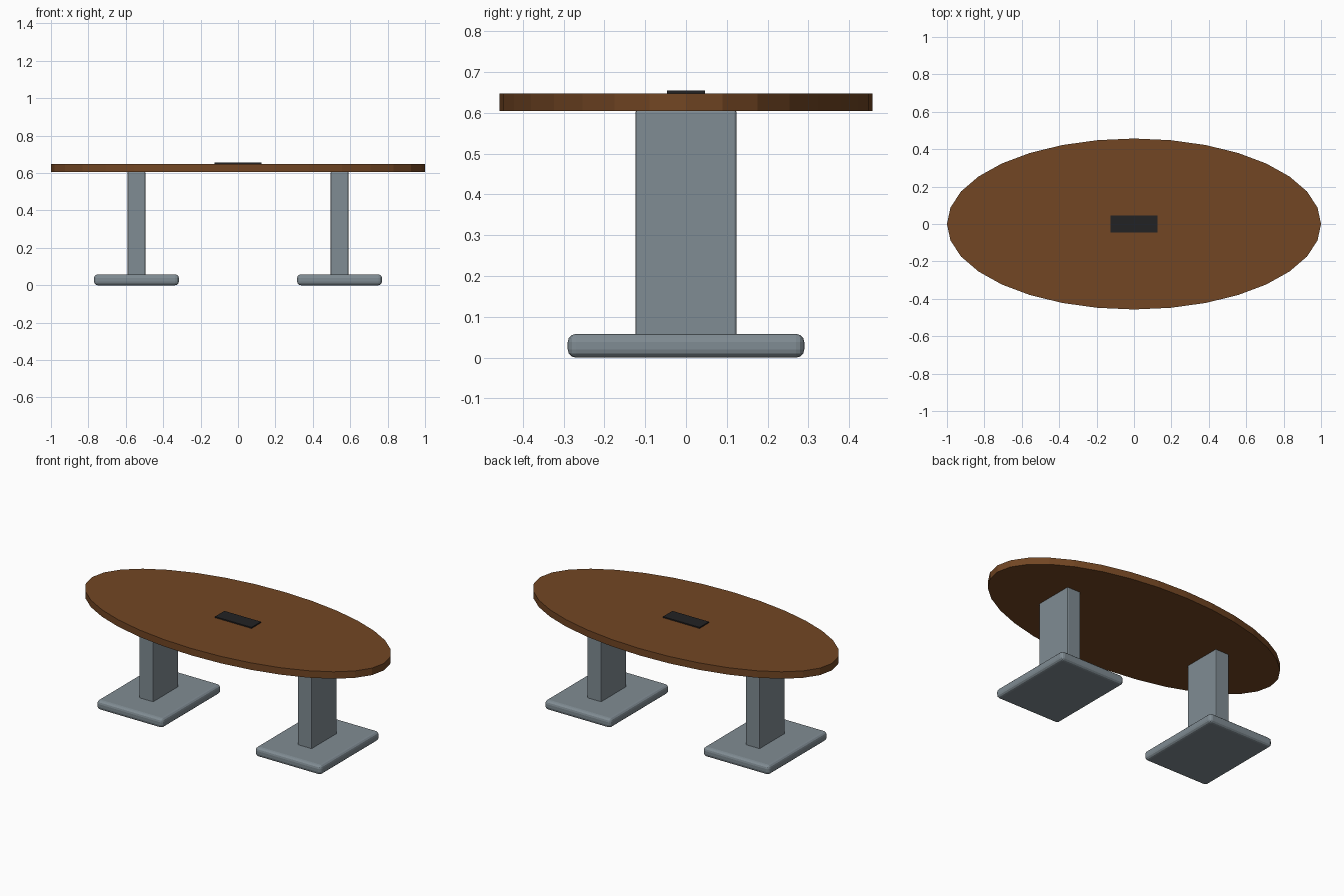
import bpy
from mathutils import Vector

if "Cube" in bpy.data.objects:
    bpy.data.objects.remove(bpy.data.objects["Cube"])


def material(name, color):
    m = bpy.data.materials.new(name)
    m.diffuse_color = (*color, 1)
    m.use_nodes = True
    m.node_tree.nodes["Principled BSDF"].inputs["Base Color"].default_value = m.diffuse_color
    return m


wood = material("brown wood", (0.168, 0.061, 0.017))
metal = material("grey metal", (0.216, 0.262, 0.292))
black = material("black plastic", (0.016, 0.016, 0.017))


def finish(ob, name, mat, bevel=0, segments=2):
    ob.name = name
    ob.data.materials.append(mat)
    if bevel:
        mod = ob.modifiers.new("rounded edges", "BEVEL")
        mod.width = bevel
        mod.segments = segments
    return ob


def box(name, mat, x, y, z, bevel=0, segments=2):
    """Box from (min, max) ranges on each axis."""
    lo, hi = (Vector(p) for p in zip(x, y, z))
    bpy.ops.mesh.primitive_cube_add(size=1, location=(lo + hi) / 2)
    ob = bpy.context.object
    ob.scale = hi - lo
    bpy.ops.object.transform_apply(location=False, rotation=False, scale=True)
    return finish(ob, name, mat, bevel, segments)


# Oval top with 32 flat sides, one corner on the x axis
bpy.ops.mesh.primitive_cylinder_add(vertices=32, radius=1, depth=0.043,
                                    location=(0, 0, 0.6265))
top = bpy.context.object
top.scale = (1, 0.457, 1)
bpy.ops.object.transform_apply(location=False, rotation=False, scale=True)
finish(top, "table_top", wood)

# Cable cover plate in the middle of the top
box("cable_cover", black, (-0.125, 0.125), (-0.046, 0.046), (0.647, 0.655))

# Two pedestals: column and rounded foot plate
for side, cx in (("left", -0.543), ("right", 0.543)):
    box(side + "_column", metal, (cx - 0.048, cx + 0.048), (-0.124, 0.124),
        (0.04, 0.607), 0.006)
    box(side + "_foot", metal, (cx - 0.227, cx + 0.227), (-0.29, 0.29),
        (0, 0.058), 0.02, 3)
